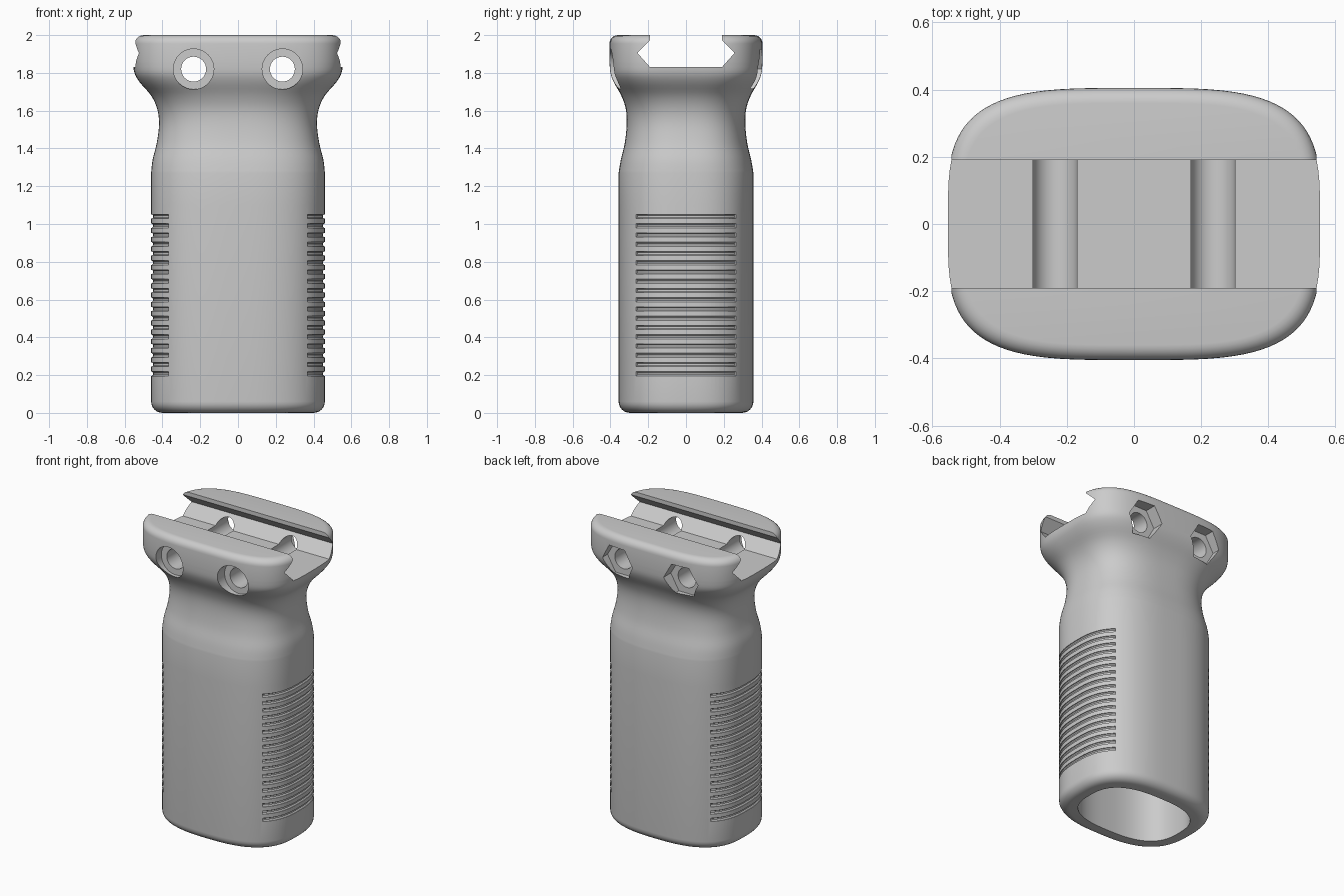
import bpy, bmesh
from math import sin, cos, pi, radians
from mathutils import Vector

cube = bpy.data.objects.get("Cube")
if cube:
    bpy.data.objects.remove(cube)

grey = bpy.data.materials.new("Matte grey")
grey.use_nodes = True
grey.diffuse_color = (0.6, 0.6, 0.6, 1)
grey.node_tree.nodes["Principled BSDF"].inputs["Base Color"].default_value = (0.6, 0.6, 0.6, 1)

SEGMENTS = 96


def spow(v, p):
    return abs(v) ** p * (1 if v >= 0 else -1)


def oval(hx, hy, n, z, count=SEGMENTS):
    """Ring of points on a squared-off oval."""
    ts = [2 * pi * i / count for i in range(count)]
    return [Vector((hx * spow(cos(t), 2 / n), hy * spow(sin(t), 2 / n), z)) for t in ts]


def add_loft(bm, rings):
    """Closed solid through a list of equal-length rings."""
    loops = [[bm.verts.new(p) for p in ring] for ring in rings]
    for a, b in zip(loops, loops[1:]):
        for i in range(len(a)):
            j = (i + 1) % len(a)
            bm.faces.new((a[i], a[j], b[j], b[i]))
    bm.faces.new(loops[0][::-1])
    bm.faces.new(loops[-1])


def make_object(name, solids):
    bm = bmesh.new()
    for rings in solids:
        add_loft(bm, rings)
    bmesh.ops.recalc_face_normals(bm, faces=bm.faces)
    mesh = bpy.data.meshes.new(name)
    bm.to_mesh(mesh)
    bm.free()
    mesh.materials.append(grey)
    obj = bpy.data.objects.new(name, mesh)
    bpy.context.collection.objects.link(obj)
    return obj


def smooth_rows(rows, steps=4):
    """Catmull-Rom interpolation of section rows."""
    pts = [Vector(r) for r in rows]
    pts = [pts[0]] + pts + [pts[-1]]
    out = []
    for a, b, c, d in zip(pts, pts[1:], pts[2:], pts[3:]):
        for k in range(steps):
            t = k / steps
            out.append(0.5 * (2 * b + (c - a) * t + (2 * a - 5 * b + 4 * c - d) * t**2
                              + (3 * b - a - 3 * c + d) * t**3))
    return out + [pts[-1]]


# Grip body: rounded foot, straight handle, waisted neck, flared head
HX, HY, N = 0.46, 0.357, 2.7
TX, TY, TN = 0.557, 0.405, 3.6
FOOT, RIM = 0.06, 0.045
rows = []
for k in range(7):
    a = pi / 2 * k / 6
    inset = FOOT * (1 - sin(a))
    rows.append((FOOT * (1 - cos(a)), HX - inset, HY - inset, N))
rows.append((1.1, HX, HY, N))
neck = [(1.27, HX, HY, N), (1.34, 0.452, 0.345, N), (1.43, 0.43, 0.324, N),
        (1.53, 0.418, 0.314, N), (1.61, 0.428, 0.319, 2.8), (1.68, 0.46, 0.343, 3),
        (1.75, 0.52, 0.382, 3.4), (1.8, 0.548, 0.4, TN), (1.86, TX, TY, TN)]
rows += [tuple(r) for r in smooth_rows([Vector(r) for r in neck])]
for k in range(7):
    a = pi / 2 * k / 6
    inset = RIM * (1 - cos(a))
    rows.append((2 - RIM + RIM * sin(a), TX - inset, TY - inset, TN))
body = make_object("grip_body", [[oval(x, y, n, z) for z, x, y, n in rows]])

# Hollow inside, open at the bottom
cavity = make_object("cavity_cutter", [[oval(0.355, 0.25, N, z) for z in (-0.1, 1.3)]])

# Dovetail rail channel along x
half = [(0.19, 1.83), (0.257, 1.905), (0.19, 1.973), (0.19, 2.1)]
section = half + [(-y, z) for y, z in reversed(half)]
channel = make_object("channel_cutter",
                      [[[Vector((x, y, z)) for y, z in section] for x in (-1, 1)]])


# Cross bolts: through hole, round recess in front, hex recess at the back
def bore(x, radius, sides, y0, y1):
    ts = [2 * pi * i / sides for i in range(sides)]
    return [[Vector((x + radius * cos(t), y, 1.82 + radius * sin(t))) for t in ts]
            for y in (y0, y1)]


BOLT_X = 0.235
holes = make_object("hole_cutter", [bore(s * BOLT_X, 0.066, 32, -1, 1) for s in (-1, 1)])
recesses = make_object("recess_cutter",
                       [bore(s * BOLT_X, 0.107, 40, -1, -0.325) for s in (-1, 1)]
                       + [bore(s * BOLT_X, 0.12, 6, 0.325, 1) for s in (-1, 1)])


# Finger grooves wrapped round both ends of the handle
def groove(side, z, radius=0.012, steps=24, sides=8):
    rings = []
    for i in range(steps + 1):
        y = 0.265 * (2 * i / steps - 1)
        u = abs(y) / HY
        x = HX * (1 - u**N) ** (1 / N)
        normal = Vector((side * (x / HX) ** (N - 1) / HX, spow(y / HY, N - 1) / HY, 0)).normalized()
        centre = Vector((side * x, y, z))
        ts = [2 * pi * (k + 0.5) / sides for k in range(sides)]
        rings.append([centre + radius * (cos(t) * normal + sin(t) * Vector((0, 0, 1))) for t in ts])
    return rings


grooves = make_object("groove_cutter",
                      [groove(s, 0.207 + 0.049 * k) for s in (-1, 1) for k in range(18)])

# Cut everything out of the body
bpy.context.view_layer.objects.active = body
for cutter in (cavity, channel, holes, recesses, grooves):
    cutter.hide_render = True
    mod = body.modifiers.new(cutter.name, "BOOLEAN")
    mod.operation = "DIFFERENCE"
    mod.solver = "EXACT"
    mod.object = cutter
    bpy.ops.object.modifier_apply(modifier=mod.name)
    bpy.data.objects.remove(cutter)

bpy.ops.object.select_all(action="DESELECT")
body.select_set(True)
bpy.ops.object.shade_smooth_by_angle(angle=radians(32))
